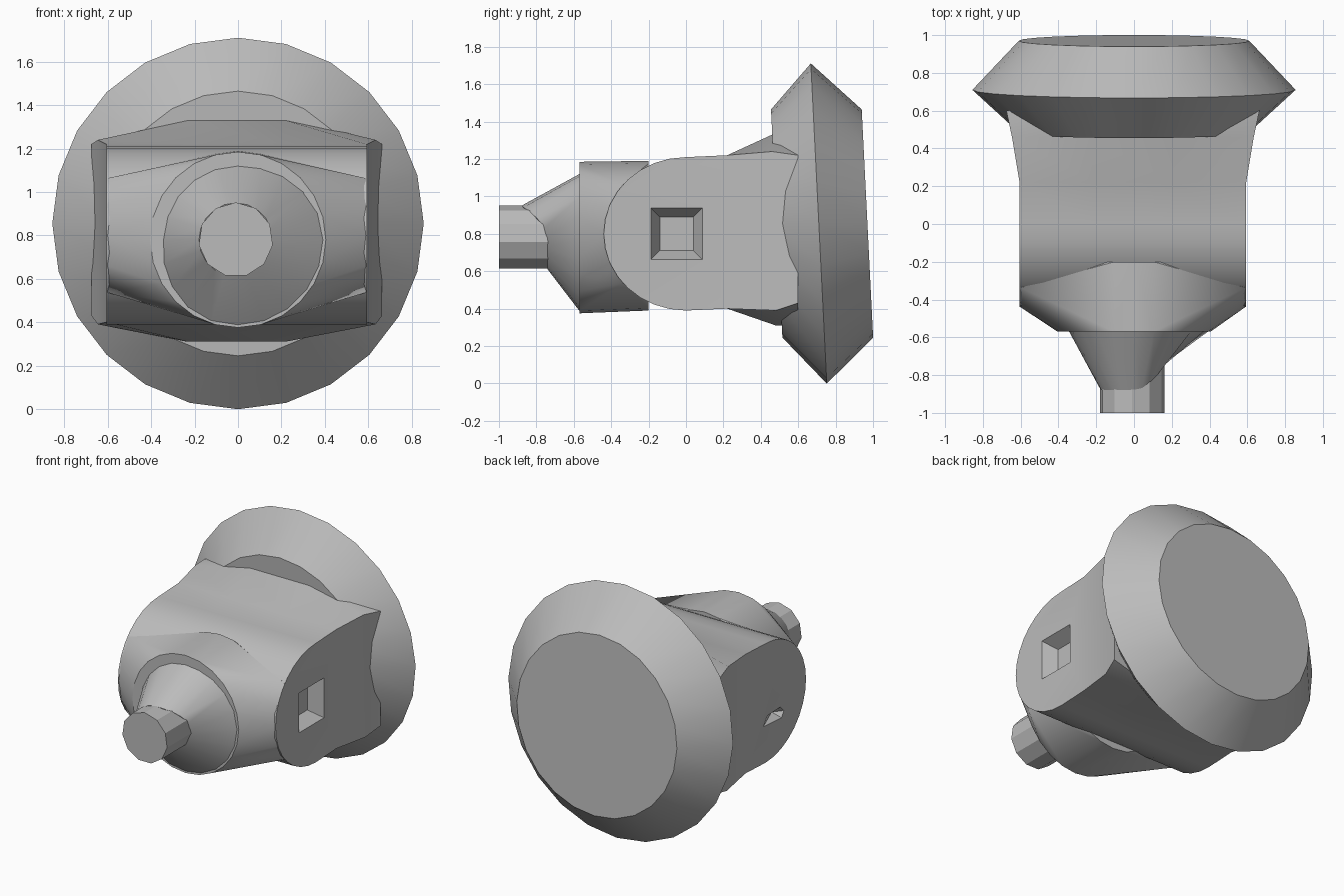
import bpy, bmesh, math
from mathutils import Vector

cube = bpy.data.objects.get("Cube")
if cube:
    bpy.data.objects.remove(cube, do_unlink=True)

grey = bpy.data.materials.new("plain_grey")
grey.use_nodes = True
COLOUR = (0.5, 0.5, 0.5, 1)
grey.diffuse_color = COLOUR
for node in grey.node_tree.nodes:
    if node.type == 'BSDF_PRINCIPLED':
        node.inputs["Base Color"].default_value = COLOUR


def finish(name, bm):
    bmesh.ops.recalc_face_normals(bm, faces=bm.faces[:])
    mesh = bpy.data.meshes.new(name)
    bm.to_mesh(mesh)
    bm.free()
    mesh.materials.append(grey)
    obj = bpy.data.objects.new(name, mesh)
    bpy.context.collection.objects.link(obj)
    return obj


def smooth(obj, degrees):
    bpy.ops.object.select_all(action='DESELECT')
    obj.select_set(True)
    bpy.context.view_layer.objects.active = obj
    bpy.ops.object.shade_smooth_by_angle(angle=math.radians(degrees))


def loft(name, rings):
    """Skin closed rings of points and cap both ends."""
    bm = bmesh.new()
    rows = [[bm.verts.new(p) for p in ring] for ring in rings]
    n = len(rows[0])
    for a, b in zip(rows, rows[1:]):
        for i in range(n):
            j = (i + 1) % n
            bm.faces.new((a[i], a[j], b[j], b[i]))
    bm.faces.new(rows[0])
    bm.faces.new(rows[-1])
    return finish(name, bm)


def hull(name, points):
    bm = bmesh.new()
    for p in points:
        bm.verts.new(p)
    result = bmesh.ops.convex_hull(bm, input=bm.verts[:])
    loose = {v for v in result["geom_interior"] if isinstance(v, bmesh.types.BMVert)}
    bmesh.ops.delete(bm, geom=list(loose), context='VERTS')
    return finish(name, bm)


def circle(y, r, n, cx=0.0, cz=0.78, tilt=0.0):
    ring = []
    for i in range(n):
        a = math.tau * i / n
        dz = r * math.cos(a)
        ring.append((cx + r * math.sin(a), y - tilt * dz, cz + dz))
    return ring


# Body: cross drum whose profile runs back into a flared neck
ARC = 16


def body_column(side):
    """Profile loop in y and z at one place across the width, -1 to 1."""
    edge = abs(side) == 1

    def point(y, z, half):
        return (-0.006 + side * half, y, z)
    loop = []
    for i in range(ARC + 1):
        a = math.pi * (0.5 + i / ARC)
        loop.append(point(0.44 * math.cos(a), 0.8 + 0.41 * math.sin(a), 0.6))
    loop.append(point(0.22, 0.40, 0.6))
    loop.append(point(0.48, 0.39 if edge else 0.31, 0.64))
    loop.append(point(0.60, 0.43 if edge else 0.31, 0.67))
    loop.append(point(0.60, 1.22 if edge else 1.34, 0.67))
    loop.append(point(0.46, 1.24 if edge else 1.33, 0.64))
    loop.append(point(0.22, 1.22, 0.6))
    return loop


bm = bmesh.new()
columns = [[bm.verts.new(p) for p in body_column(s)] for s in (-1, -0.35, 0.35, 1)]
count = len(columns[0])
for a, b in zip(columns, columns[1:]):
    for i in range(count):
        j = (i + 1) % count
        bm.faces.new((a[i], a[j], b[j], b[i]))
for col in (columns[0], columns[-1]):
    low = ARC + 1
    bm.faces.new(col[:low + 1] + [col[-1]])
    bm.faces.new((col[low], col[low + 1], col[-2], col[-1]))
    bm.faces.new((col[low + 1], col[low + 2], col[-3], col[-2]))
body = finish("body", bm)

# Recesses: tapered square on the left end, shallow dent on the right end
square = []
for x, s in ((0.64, 0.16), (0.50, 0.09)):
    square += [(x, -0.05 + s * sy, 0.8 + s * sz) for sy in (-1, 1) for sz in (-1, 1)]
dent = [(-0.64, -0.22, 0.68), (-0.64, -0.16, 0.74), (-0.64, 0.06, 0.73),
        (-0.64, 0.12, 0.64), (-0.54, -0.16, 0.66), (-0.64, -0.18, 0.62)]
for points in (square, dent):
    cutter = hull("recess_cutter", points)
    cutter.hide_render = True
    mod = body.modifiers.new("recess", 'BOOLEAN')
    mod.operation = 'DIFFERENCE'
    mod.solver = 'EXACT'
    mod.object = cutter
    bpy.ops.object.select_all(action='DESELECT')
    body.select_set(True)
    bpy.context.view_layer.objects.active = body
    bpy.ops.object.modifier_apply(modifier=mod.name)
    bpy.data.objects.remove(cutter, do_unlink=True)
smooth(body, 32)

# Front collar, blended into the drum ends
blend = circle(-0.57, 0.405, 24) + circle(-0.2, 0.4, 24, cz=0.79)
for side in (-1, 1):
    for deg in (-40, -20, 0, 20, 40):
        a = math.radians(deg)
        blend.append((-0.006 + side * 0.595, -0.44 * math.cos(a), 0.8 + 0.41 * math.sin(a)))
smooth(hull("front_collar", blend), 32)

# Uneven cone: long on the upper right side, short below
SIDES = 20
upper_right = Vector((-0.6, 0.8)).normalized()
base, tip = [], []
for i in range(SIDES):
    a = math.tau * i / SIDES
    d = Vector((math.sin(a), math.cos(a)))
    w = min(1, max(0, 0.4 + 0.9 * d.dot(upper_right)))
    r = 0.405 - 0.06 * w
    base.append((r * d.x, -0.56, 0.78 + r * d.y))
    tip.append((-0.01 + 0.17 * d.x, -0.74 - 0.14 * w, 0.78 + 0.17 * d.y))
smooth(loft("front_cone", [base, tip]), 32)

# Nozzle
smooth(loft("nozzle", [circle(-1.0, 0.172, 11, -0.01), circle(-0.58, 0.172, 11, -0.01)]), 30)

# Rear flange: a slightly tilted double cone with a flat back
rings = [circle(y, r, 24, 0, 0.855, 0.05)
         for y, r in ((0.485, 0.61), (0.71, 0.856), (0.97, 0.61))]
smooth(loft("rear_flange", rings), 32)
